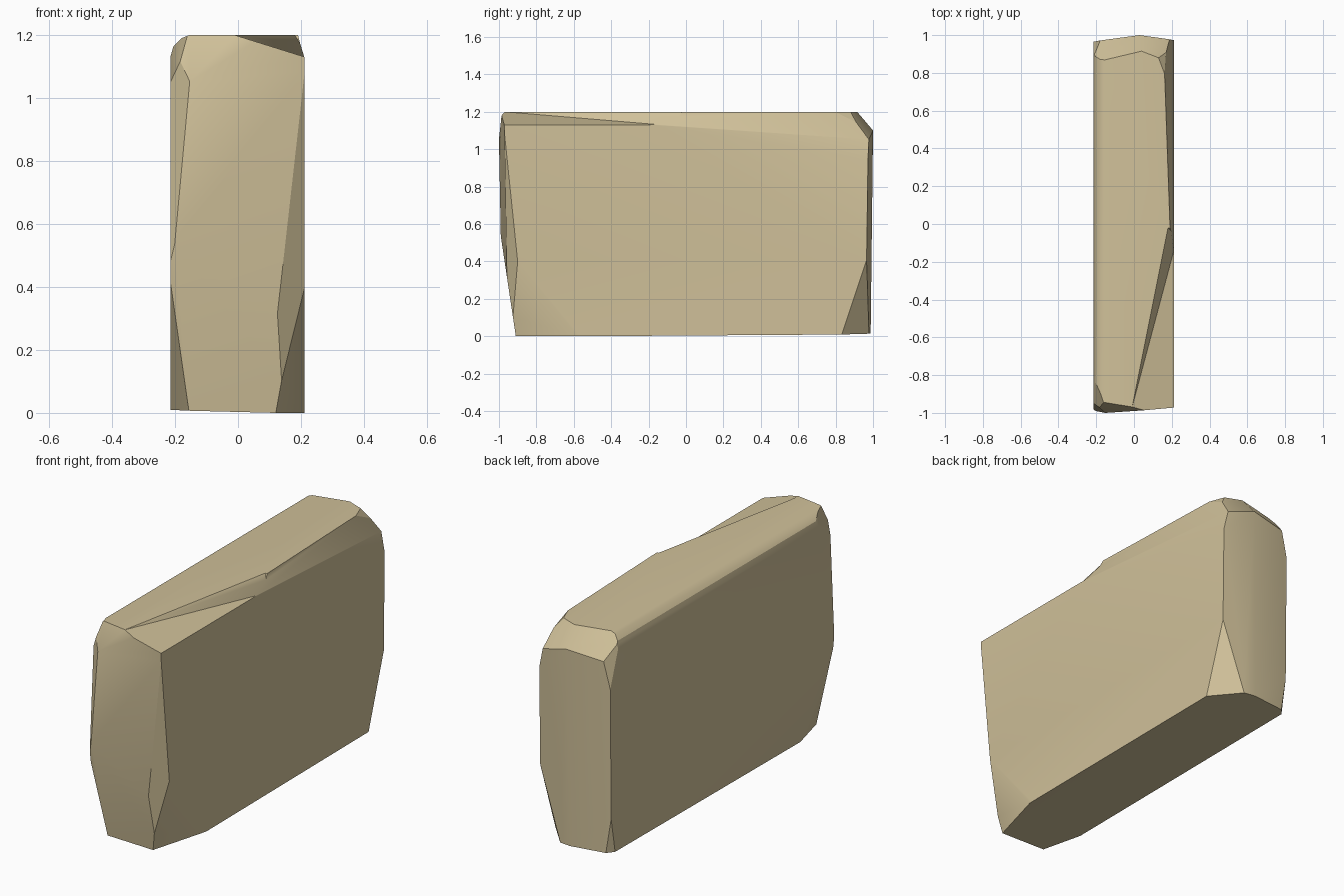
import bpy
import bmesh
from mathutils import Vector

if "Cube" in bpy.data.objects:
    bpy.data.objects.remove(bpy.data.objects["Cube"], do_unlink=True)

LEFT, RIGHT = -0.215, 0.212
TOP, BOTTOM = 1.2, 0.0
CENTRE = Vector((0, 0, TOP / 2))


def new_object(name, bm):
    bmesh.ops.recalc_face_normals(bm, faces=bm.faces)
    mesh = bpy.data.meshes.new(name)
    bm.to_mesh(mesh)
    bm.free()
    obj = bpy.data.objects.new(name, mesh)
    bpy.context.collection.objects.link(obj)
    return obj


def chip(bm, a, b, c):
    """Slice the block by the plane through three points, keeping its centre."""
    a, b, c = Vector(a), Vector(b), Vector(c)
    normal = (b - a).cross(c - a).normalized()
    if normal.dot(a - CENTRE) < 0:
        normal.negate()
    geometry = bm.verts[:] + bm.edges[:] + bm.faces[:]
    result = bmesh.ops.bisect_plane(bm, geom=geometry, dist=0.00001, plane_co=a,
                                    plane_no=normal, clear_outer=True)
    rim = [e for e in result["geom_cut"]
           if isinstance(e, bmesh.types.BMEdge) and e.is_boundary]
    if rim:
        bmesh.ops.edgeloop_fill(bm, edges=rim)


def long_chip(bm, start, end):
    """Slice along the length, through two points of the front outline."""
    (xa, za), (xb, zb) = start, end
    chip(bm, (xa, -1, za), (xb, -1, zb), (xa, 1, za))


# Plain slab
bm = bmesh.new()
bmesh.ops.create_cube(bm, size=1)
for v in bm.verts:
    v.co.x = LEFT if v.co.x < 0 else RIGHT
    v.co.y = -1 if v.co.y < 0 else 1
    v.co.z = BOTTOM if v.co.z < 0 else TOP

# Slightly tilted underside
chip(bm, (.12, -.91, BOTTOM), (-.2, -.91, .008), (.2, .9, .01))

# Front end: undercut foot, main face and brow
chip(bm, (LEFT, -.91, BOTTOM), (RIGHT, -.91, BOTTOM), (0, -.97, .4))
chip(bm, (-.16, -1, 1.03), (.2, -.972, 1.1), (0, -.97, .4))
chip(bm, (-.16, -1, 1.05), (-.155, -.945, TOP), (0, -.97, TOP))

# Front corner chips: lower right, upper right, lower left, upper left
chip(bm, (.12, -.91, BOTTOM), (RIGHT, -.58, BOTTOM), (RIGHT, -.9, .4))
chip(bm, (.12, -.97, .4), (RIGHT, -.97, 1.08), (RIGHT, -.9, .4))
chip(bm, (-.155, -.91, BOTTOM), (LEFT, -.68, BOTTOM), (LEFT, -.96, .4))
chip(bm, (LEFT, -.975, .6), (-.155, -1, 1.03), (LEFT, -.95, 1.03))
chip(bm, (-.185, -.86, TOP), (-.16, -.945, TOP), (-.19, -.97, 1.1))

# Back end: two faces meeting at a soft ridge, each with a sloped brow
chip(bm, (.03, 1, 1.1), (RIGHT, .975, 1.1), (.03, .985, BOTTOM))
chip(bm, (.03, 1, 1.1), (LEFT, .965, .9), (0, .985, BOTTOM))
chip(bm, (.04, .915, TOP), (.13, .88, TOP), (.03, 1, 1.1))
chip(bm, (.04, .915, TOP), (-.15, .87, TOP), (.03, 1, 1.1))

# Back corner chips: upper right, lower right, lower left, upper left
chip(bm, (.13, .88, TOP), (.16, .8, TOP), (RIGHT, .96, 1.08))
chip(bm, (RIGHT, .83, BOTTOM), (.075, .98, BOTTOM), (RIGHT, .95, .36))
chip(bm, (-.165, .98, BOTTOM), (LEFT, .92, BOTTOM), (LEFT, .97, .28))
chip(bm, (LEFT, .965, .93), (-.17, .97, 1.12), (LEFT, .9, 1.12))

# Rounded left top edge and widening right top bevel
outline = [(-.155, TOP), (-.18, 1.19), (-.205, 1.165), (LEFT, 1.13)]
for start, end in zip(outline, outline[1:]):
    long_chip(bm, start, end)
chip(bm, (.16, .85, TOP), (.19, 0, TOP), (RIGHT, 0, 1.1))
slab = new_object("stone_slab", bm)

# Shallow broken step along the front half of the right top edge
bm = bmesh.new()
step = [(-.01, -.97, TOP), (-.01, -1.1, TOP), (.23, -1.1, 1.125),
        (.23, -.07, 1.125), (.18, -.02, TOP), (.23, -.02, TOP)]
for x, y, z in step:
    bm.verts.new((x, y, z))
    bm.verts.new((x, y, TOP + 0.1))
hull = bmesh.ops.convex_hull(bm, input=bm.verts[:])
loose = {g for g in hull["geom_interior"] + hull["geom_unused"]
         if isinstance(g, bmesh.types.BMVert)}
bmesh.ops.delete(bm, geom=list(loose), context="VERTS")
cutter = new_object("step_cutter", bm)
cutter.hide_render = True
cutter.hide_viewport = True

cut = slab.modifiers.new("broken_step", "BOOLEAN")
cut.operation = "DIFFERENCE"
cut.solver = "EXACT"
cut.object = cutter

# Apply the cut, then drop the helper
graph = bpy.context.evaluated_depsgraph_get()
slab_mesh = bpy.data.meshes.new_from_object(slab.evaluated_get(graph))
slab.modifiers.clear()
slab.data = slab_mesh
bpy.data.objects.remove(cutter, do_unlink=True)

# Sandstone colour
stone = bpy.data.materials.new("sandstone")
stone.use_nodes = True
colour = (.63, .53, .32, 1)
stone.diffuse_color = colour
stone.node_tree.nodes["Principled BSDF"].inputs["Base Color"].default_value = colour
slab.data.materials.clear()
slab.data.materials.append(stone)

# Soft shading over shallow facets, crisp chips
bpy.ops.object.select_all(action="DESELECT")
slab.select_set(True)
bpy.context.view_layer.objects.active = slab
bpy.ops.object.shade_smooth_by_angle(angle=0.5)
